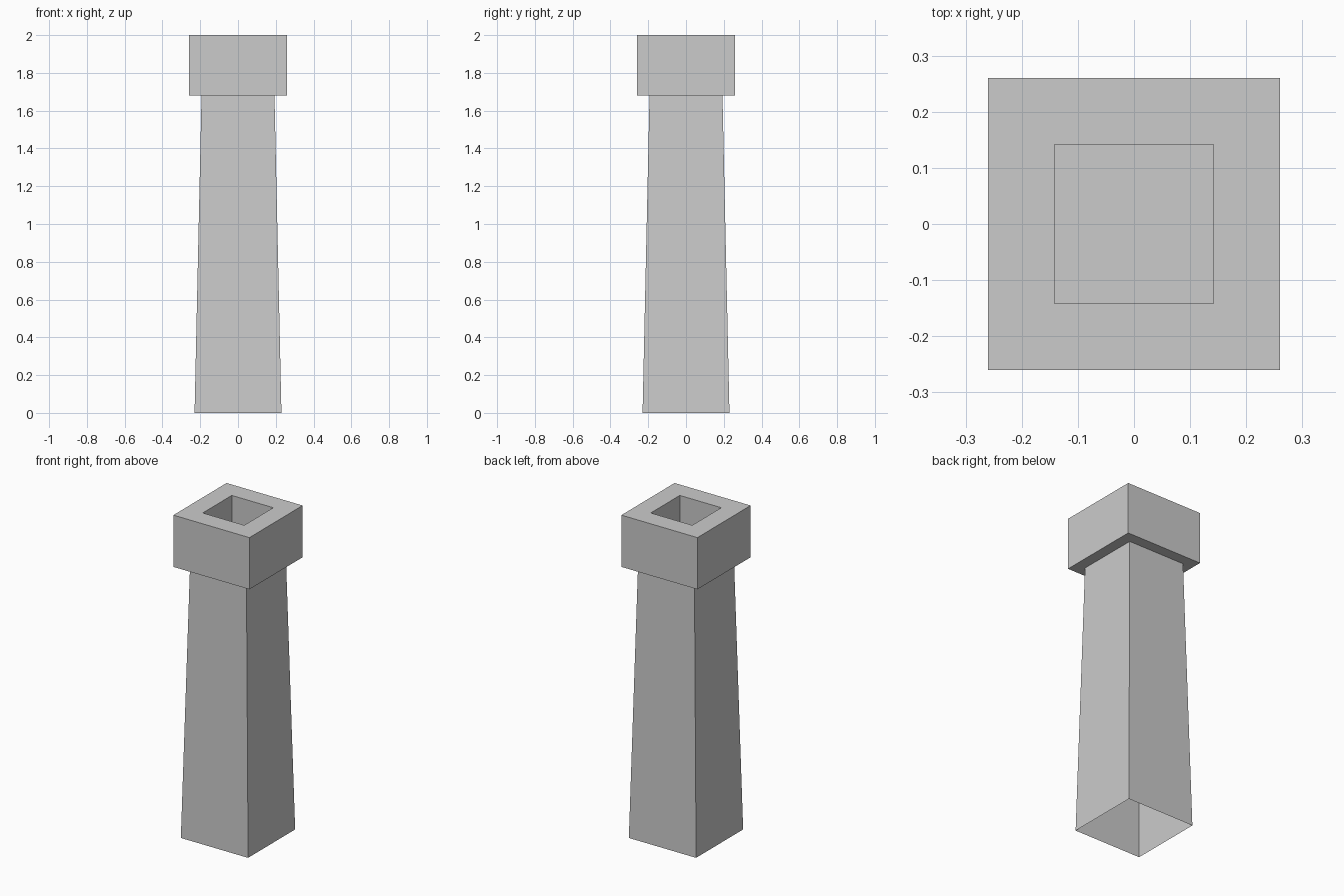
import bpy, bmesh

if "Cube" in bpy.data.objects:
    bpy.data.objects.remove(bpy.data.objects["Cube"])

# Square-section profile: (half width, height), from the open foot up and into the flue
PROFILE = [
    (0.23, 0.0),     # foot of shaft (open)
    (0.193, 1.68),   # top of tapered shaft
    (0.26, 1.68),    # cap underside
    (0.26, 2.0),     # cap top
    (0.142, 2.0),    # flue rim
    (0.142, 1.70),   # flue floor
]

bm = bmesh.new()


def square_ring(half, z):
    corners = ((-1, -1), (1, -1), (1, 1), (-1, 1))
    return [bm.verts.new((sx * half, sy * half, z)) for sx, sy in corners]


# Tapered shaft, overhanging cap and flue walls
rings = [square_ring(h, z) for h, z in PROFILE]
for low, high in zip(rings, rings[1:]):
    for i in range(4):
        j = (i + 1) % 4
        bm.faces.new((low[i], low[j], high[j], high[i]))

# Floor of the flue, facing up
bm.faces.new(rings[-1])

mesh = bpy.data.meshes.new("chimney")
bm.to_mesh(mesh)
bm.free()
chimney = bpy.data.objects.new("chimney", mesh)
bpy.context.collection.objects.link(chimney)
